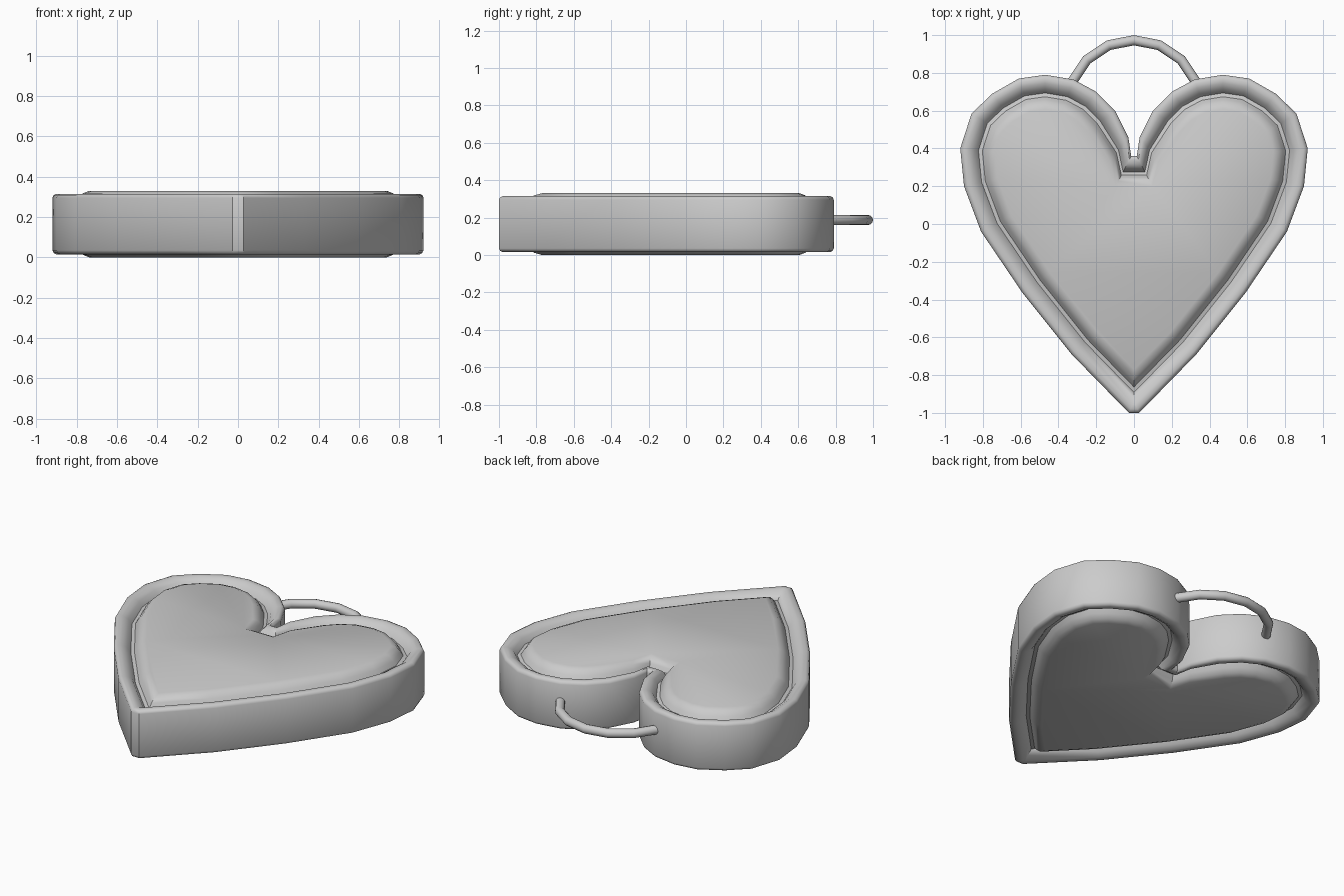
import bpy, bmesh, math
from mathutils import Vector

if "Cube" in bpy.data.objects:
    bpy.data.objects.remove(bpy.data.objects["Cube"])

# Right half of the heart outline, from notch to tip
HALF = [Vector(p) for p in [
    (0.015, 0.36), (0.03, 0.46), (0.10, 0.60), (0.20, 0.70), (0.32, 0.765),
    (0.47, 0.79), (0.61, 0.77), (0.75, 0.69), (0.86, 0.585), (0.92, 0.40),
    (0.90, 0.20), (0.81, -0.04), (0.59, -0.365), (0.33, -0.69), (0.027, -1.0)]]
# Fixed inset directions around the tight notch
NOTCH = [Vector((0.45, -0.88)), Vector((0.55, -0.72))]
# Cross-section: (inset, height above mid-plane), outer wall to cushion top
MID = 0.165
PROFILE = [(0, 0.13), (0.006, 0.143), (0.02, 0.15), (0.045, 0.148), (0.075, 0.13),
           (0.095, 0.10), (0.115, 0.105), (0.13, 0.13), (0.15, 0.153), (0.18, 0.165)]


def inset_half(d):
    """Move the half outline inwards by d."""
    out = []
    n = len(HALF)
    for i, p in enumerate(HALF):
        if i < 2:
            out.append(p + NOTCH[i] * d)
            continue
        a = (p - HALF[i - 1]).normalized()
        b = (HALF[i + 1] - p).normalized() if i < n - 1 else Vector((-1, 0))
        n1, n2 = Vector((a.y, -a.x)), Vector((b.y, -b.x))
        q = p + (n1 + n2) * d / (1 + n1.dot(n2))
        if i == n - 1 and q.x < 0.001:
            # tip closes to a point on the centre line
            base = p + n1 * d
            q = base + a * ((0.0 - base.x) / a.x)
        out.append(q)
    return out


def outline(d):
    h = inset_half(d)
    return h + [Vector((-p.x, p.y)) for p in reversed(h)]


def finish(name, bm, angle):
    bmesh.ops.remove_doubles(bm, verts=bm.verts, dist=0.0005)
    bmesh.ops.recalc_face_normals(bm, faces=bm.faces)
    me = bpy.data.meshes.new(name)
    bm.to_mesh(me)
    bm.free()
    ob = bpy.data.objects.new(name, me)
    bpy.context.collection.objects.link(ob)
    bpy.ops.object.select_all(action='DESELECT')
    ob.select_set(True)
    bpy.context.view_layer.objects.active = ob
    bpy.ops.object.shade_smooth_by_angle(angle=math.radians(angle))
    return ob


def loft(name, rings, angle):
    """Skin a list of equal point rings and cap both ends."""
    bm = bmesh.new()
    loops = [[bm.verts.new(p) for p in r] for r in rings]
    for r, s in zip(loops, loops[1:]):
        for i in range(len(r)):
            j = (i + 1) % len(r)
            bm.faces.new((r[i], r[j], s[j], s[i]))
    bm.faces.new(loops[0])
    bm.faces.new(loops[-1])
    return finish(name, bm, angle)


# Heart body: rim, groove and raised cushion on both faces
section = [(d, MID - h) for d, h in reversed(PROFILE)] + [(d, MID + h) for d, h in PROFILE]
loft("heart_body", [[(p.x, p.y, z) for p in outline(d)] for d, z in section], 40)

# Hanging loop: arc of a ring between the two lobes
R, r, CY, CZ, SIDES = 0.353, 0.027, 0.62, 0.187, 12
arc = []
for k in range(-3, 4):
    t = math.radians(22.5 * k)
    ring = []
    for s in range(SIDES):
        u = 2 * math.pi * s / SIDES
        q = R + r * math.cos(u)
        ring.append((q * math.sin(t), CY + q * math.cos(t), CZ + r * math.sin(u)))
    arc.append(ring)
loft("hanging_loop", arc, 40)
